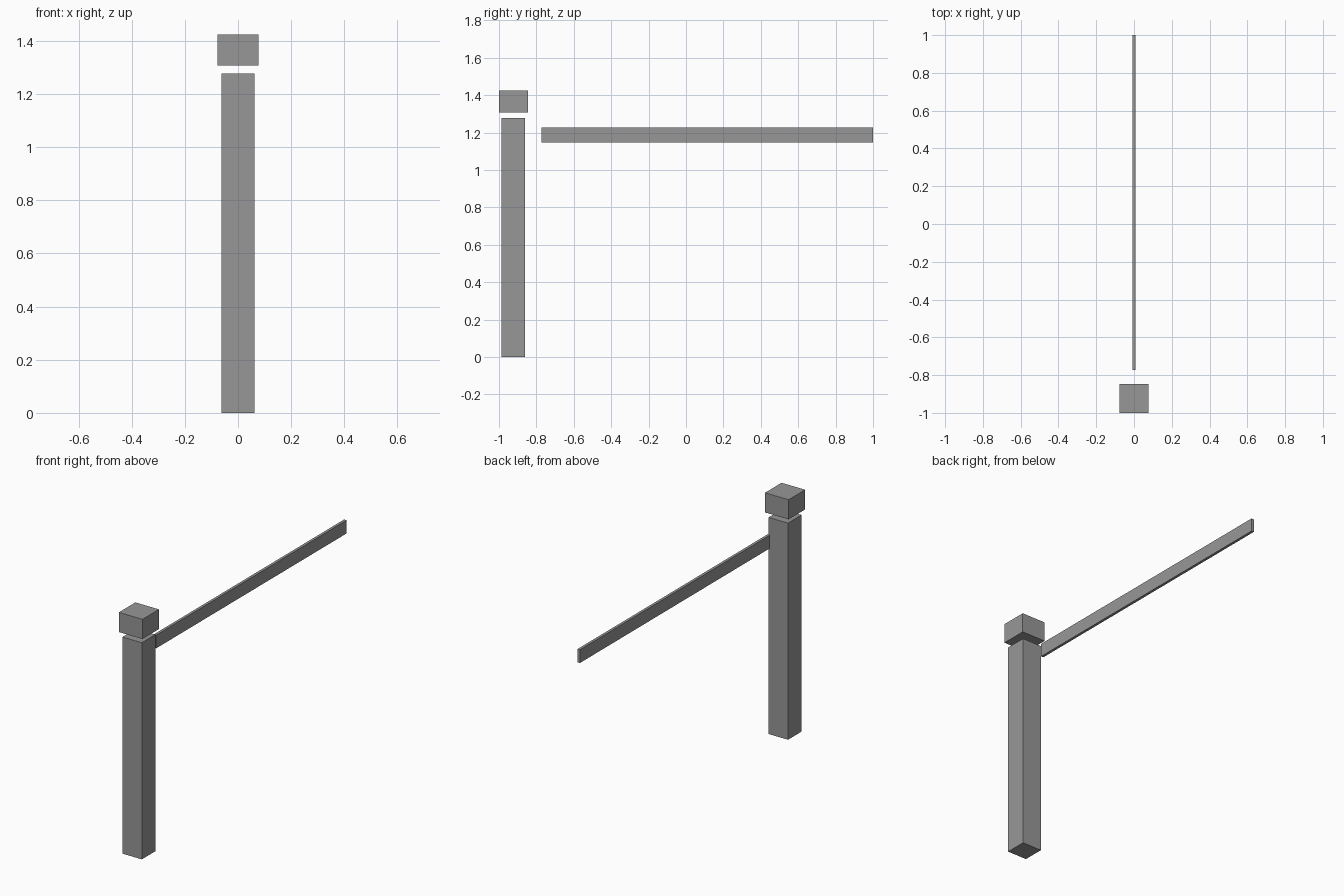
import bpy

default = bpy.data.objects.get("Cube")
if default:
    bpy.data.objects.remove(default, do_unlink=True)

# Single flat grey
GREY = (0.31, 0.31, 0.31, 1)
grey = bpy.data.materials.new("plain grey")
grey.use_nodes = True
grey.diffuse_color = GREY
grey.node_tree.nodes["Principled BSDF"].inputs["Base Color"].default_value = GREY


def box(name, low, high):
    """Axis-aligned block between two corners."""
    centre = [(a + b) / 2 for a, b in zip(low, high)]
    bpy.ops.mesh.primitive_cube_add(size=1, location=centre)
    block = bpy.context.object
    block.name = name
    block.scale = [b - a for a, b in zip(low, high)]
    bpy.ops.object.transform_apply(location=False, rotation=False, scale=True)
    block.data.materials.append(grey)
    return block


POST_Y = -0.923  # centre line of the post and its cap


def square_block(name, half, bottom, top):
    """Square block centred on the post line."""
    return box(name, (-half, POST_Y - half, bottom), (half, POST_Y + half, top))


# Upright post and the cap floating just above it
square_block("post", 0.063, 0, 1.277)
square_block("post_cap", 0.077, 1.308, 1.424)

# Thin rail running back from the post, with a gap before it
box("rail", (-0.008, -0.773, 1.148), (0.008, 1, 1.226))
